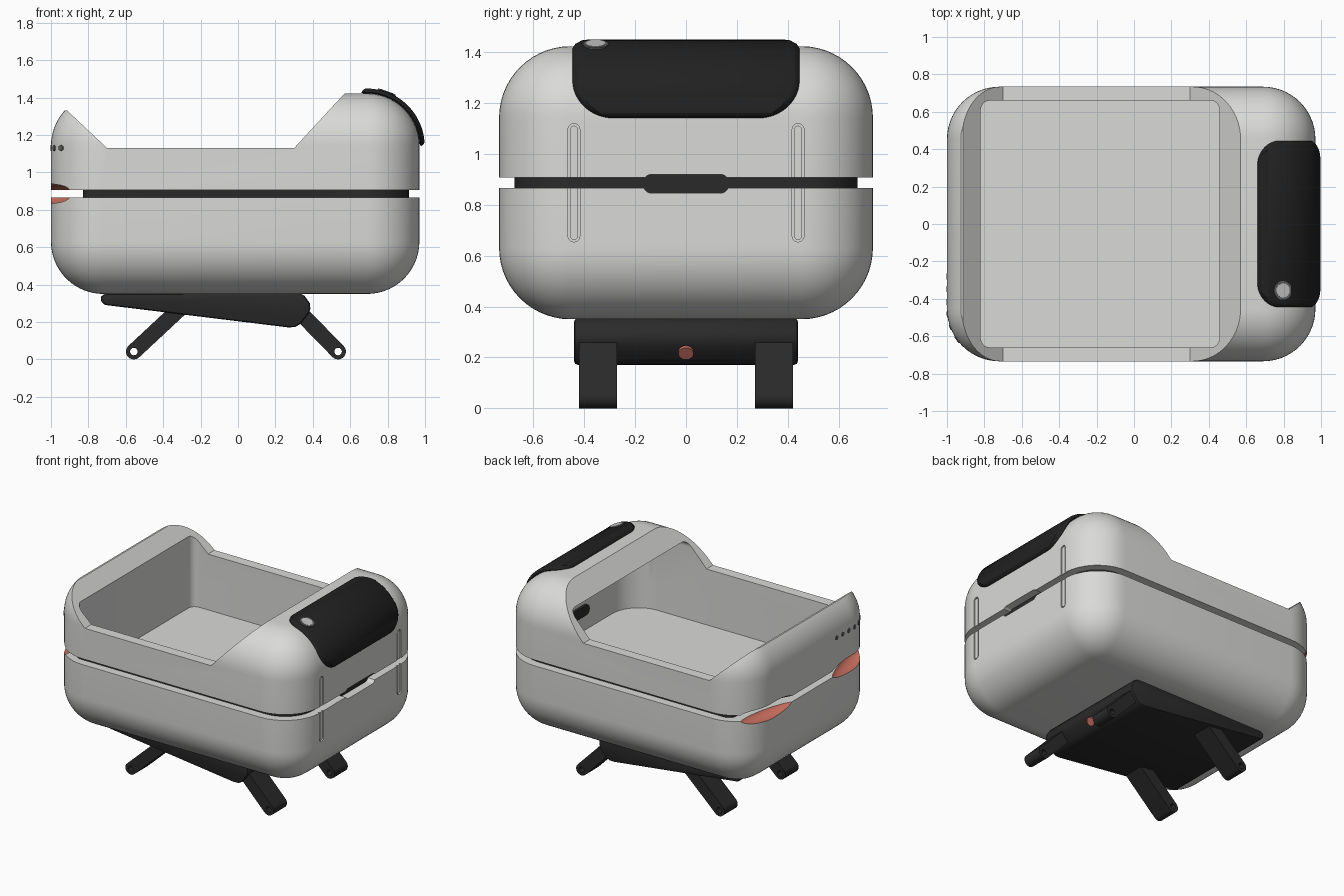
import bpy, bmesh, math
from mathutils import Vector, Matrix

cube = bpy.data.objects.get("Cube")
if cube:
    bpy.data.objects.remove(cube, do_unlink=True)


def material(name, rgb):
    m = bpy.data.materials.new(name)
    m.use_nodes = True
    m.diffuse_color = (*rgb, 1)
    m.node_tree.nodes["Principled BSDF"].inputs["Base Color"].default_value = (*rgb, 1)
    return m


GREY = material("shell grey", (0.7, 0.7, 0.69))
BLACK = material("soft black", (0.023, 0.023, 0.023))
PAD = material("pad black", (0.015, 0.015, 0.015))
RED = material("coral red", (0.62, 0.17, 0.12))
DARK = material("marker grey", (0.12, 0.12, 0.12))
SILVER = material("button silver", (0.58, 0.58, 0.58))


def make(name, bm, mat):
    bmesh.ops.recalc_face_normals(bm, faces=bm.faces)
    me = bpy.data.meshes.new(name)
    bm.to_mesh(me)
    bm.free()
    me.materials.append(mat)
    ob = bpy.data.objects.new(name, me)
    bpy.context.collection.objects.link(ob)
    return ob


def select(ob):
    bpy.ops.object.select_all(action="DESELECT")
    ob.select_set(True)
    bpy.context.view_layer.objects.active = ob


def smooth(ob):
    select(ob)
    bpy.ops.object.shade_smooth_by_angle(angle=math.radians(32))


def boolean(ob, cutter, op="DIFFERENCE"):
    """Cut faces take the cutter's material."""
    select(ob)
    mod = ob.modifiers.new("cut", "BOOLEAN")
    mod.operation, mod.object, mod.solver = op, cutter, "EXACT"
    mod.material_mode = "TRANSFER"
    bpy.ops.object.modifier_apply(modifier=mod.name)
    bpy.data.objects.remove(cutter, do_unlink=True)


def box(name, lo, hi, mat, r=0, seg=3, vertical_only=False):
    lo, hi = Vector(lo), Vector(hi)
    bm = bmesh.new()
    bmesh.ops.create_cube(bm, size=1)
    bmesh.ops.scale(bm, vec=hi - lo, verts=bm.verts)
    bmesh.ops.translate(bm, vec=(lo + hi) / 2, verts=bm.verts)
    if r:
        edges = [e for e in bm.edges if not vertical_only
                 or abs(e.verts[0].co.z - e.verts[1].co.z) > 0.001]
        bmesh.ops.bevel(bm, geom=edges, offset=r, segments=seg, profile=0.5, affect="EDGES")
    return make(name, bm, mat)


def prism(name, pts, axis, lo, hi, mat):
    """Extrude a closed outline: (y, z) along x or (x, z) along y."""
    bm = bmesh.new()
    place = (lambda a, b, t: (t, a, b)) if axis == "x" else (lambda a, b, t: (a, t, b))
    rings = [[bm.verts.new(place(a, b, t)) for a, b in pts] for t in (lo, hi)]
    for ring in rings:
        bm.faces.new(ring)
    n = len(pts)
    for i in range(n):
        j = (i + 1) % n
        bm.faces.new((rings[0][i], rings[0][j], rings[1][j], rings[1][i]))
    return make(name, bm, mat)


def rounded(cx, cy, hw, hh, r, n=8):
    """Outline of a rounded rectangle."""
    pts = []
    for k, (sx, sy) in enumerate(((1, 1), (-1, 1), (-1, -1), (1, -1))):
        for i in range(n + 1):
            a = math.pi / 2 * (k + i / n)
            pts.append((cx + sx * (hw - r) + r * math.cos(a), cy + sy * (hh - r) + r * math.sin(a)))
    return [p for i, p in enumerate(pts) if math.dist(p, pts[i - 1]) > 1e-4]


def disc(name, centre, direction, r, depth, mat, n=24):
    bm = bmesh.new()
    bmesh.ops.create_cone(bm, cap_ends=True, segments=n, radius1=r, radius2=r, depth=depth)
    rot = Vector((0, 0, 1)).rotation_difference(Vector(direction)).to_matrix().to_4x4()
    bmesh.ops.transform(bm, matrix=Matrix.Translation(centre) @ rot, verts=bm.verts)
    return make(name, bm, mat)


def scoop(side):
    """Ellipsoid laid along one corner of the seam."""
    bm = bmesh.new()
    bmesh.ops.create_uvsphere(bm, u_segments=40, v_segments=20, radius=1)
    place = Matrix.Translation((-0.985, side * 0.455, SEAM)) @ Matrix.Rotation(side * math.radians(-13), 4, "Z")
    bmesh.ops.transform(bm, matrix=place @ Matrix.Diagonal((0.075, 0.285, 0.056, 1)), verts=bm.verts)
    return make("cutter", bm, RED)


# Overall rounded volume shared by both shells
LO, HI = Vector((-1, -0.734, 0.35)), Vector((0.97, 0.734, 1.422))
SEAM, GAP = 0.886, 0.021


def body(name, mat, grow=0.0):
    g = Vector((grow, grow, grow))
    return box(name, LO - g, HI + g, mat, 0.28, 14)


def cavity():
    """Hollow interior that runs on under the hood."""
    room = box("cutter", (-0.82, -0.66, 0.5), (0.9, 0.66, 1.3), GREY, 0.05, 6)
    boolean(room, box("cutter", (-1.5, -0.66, 0.73), (0.9, 0.66, 1.5), GREY, 0.21, 10, True), "INTERSECT")
    return room


# Upper and lower shells, split by the seam
for name, z0, z1 in (("lower_shell", 0, SEAM - GAP), ("upper_shell", SEAM + GAP, 2)):
    shell = body(name, GREY)
    boolean(shell, box("cutter", (-2, -2, z0), (2, 2, z1), GREY), "INTERSECT")
    boolean(shell, cavity())
    if name == "upper_shell":
        opening = [(-1.2, 1.331), (-0.914, 1.331), (-0.70, 1.13), (0.30, 1.13), (0.57, 1.422),
                   (0.75, 1.617), (0.75, 2), (-1.2, 2)]
        boolean(shell, prism("cutter", opening, "y", -1, 1, GREY))
    # latch notch and the two vertical grooves on the end
    boolean(shell, prism("cutter", rounded(0, 0.882, 0.168, 0.037, 0.034), "x", 0.88, 1.1, GREY))
    for y in (-0.44, 0.44):
        boolean(shell, prism("cutter", rounded(y, 0.886, 0.023, 0.232, 0.0228), "x", 0.958, 1.1, GREY))
    # coral finger scoops at the far corners
    for side in (-1, 1):
        boolean(shell, scoop(side))
    smooth(shell)

# Raised strips inside the grooves, interrupted by the seam
for side, y in (("right", -0.44), ("left", 0.44)):
    strip = prism(side + "_groove_strip", rounded(y, 0.886, 0.015, 0.224, 0.0148), "x", 0.94, 0.967, GREY)
    boolean(strip, box("cutter", (0, -1, SEAM - GAP), (2, 1, SEAM + GAP), GREY))
    smooth(strip)

# Dark liner wall seen in the seam, grey on its inner side
core = box("seam_liner", (-0.83, -0.673, 0.80), (0.912, 0.673, 0.99), BLACK, 0.055, 6, True)
boolean(core, box("cutter", (-1.5, -0.673, 0.5), (0.912, 0.673, 1.5), BLACK, 0.22, 10, True), "INTERSECT")
boolean(core, cavity())
smooth(core)

# Latch plate passing through the end wall
smooth(prism("latch_plate", rounded(0, 0.882, 0.167, 0.036, 0.033), "x", 0.88, 0.915, BLACK))

# Row of small markers around one corner
for i in range(6):
    dot = body("marker_%d" % (i + 1), DARK, 0.003)
    boolean(dot, disc("cutter", (-0.98, -0.28 - 0.068 * i, 1.13), (1, 0, 0), 0.016, 0.1, DARK, 12), "INTERSECT")

# Curved pad: strip bent over the shell edge, rounded corners and softened rim
bm = bmesh.new()
HALF, R, START = 0.445, 0.308, math.radians(96)
length = START * R


def inset(d, r):
    return r - math.sqrt(max(0, r * r - (r - d) ** 2)) if d < r else 0


def drop(d):
    return 0.02 * (1 - min(1, d / 0.025)) ** 2


rows, steps = [], 60
for i in range(steps + 1):
    s = length * (1 - math.cos(math.pi * i / steps)) / 2
    a = START - s / R
    w = HALF - inset(s, 0.13) - inset(length - s, 0.16)
    row = []
    for side, d in ((-1, 0), (-1, 0.008), (-1, 0.025), (1, 0.025), (1, 0.008), (1, 0)):
        r = R - drop(min(d, s, length - s))
        row.append(bm.verts.new((0.69 + r * math.cos(a), side * (w - d), 1.14 + r * math.sin(a))))
    rows.append(row)
for p, q in zip(rows, rows[1:]):
    for k in range(5):
        bm.faces.new((p[k], p[k + 1], q[k + 1], q[k]))
pad = make("curved_pad", bm, PAD)
if pad.data.polygons[steps // 2 * 5 + 2].normal.x < 0:
    pad.data.flip_normals()
select(pad)
thick = pad.modifiers.new("thickness", "SOLIDIFY")
thick.thickness, thick.offset = 0.03, -1
bpy.ops.object.modifier_apply(modifier=thick.name)
smooth(pad)

# Round button on the pad
a = math.radians(70)
out = Vector((math.cos(a), 0, math.sin(a)))
spot = Vector((0.69, -0.355, 1.14)) + out * (R - 0.004)
smooth(disc("button_ring", spot, out, 0.05, 0.014, DARK, 32))
smooth(disc("button", spot, out, 0.038, 0.018, SILVER, 32))

# Wedge base under the body
wedge = [(-0.71, 0.352), (-0.732, 0.336), (-0.736, 0.311), (-0.71, 0.291), (0.27, 0.171), (0.305, 0.173),
         (0.335, 0.19), (0.378, 0.246), (0.387, 0.271), (0.384, 0.301), (0.355, 0.341), (0.33, 0.354)]
base = prism("wedge_base", wedge, "y", -0.44, 0.44, BLACK)
select(base)
bev = base.modifiers.new("soft edges", "BEVEL")
bev.width, bev.segments, bev.angle_limit = 0.015, 2, math.radians(50)
bpy.ops.object.modifier_apply(modifier=bev.name)
smooth(base)

# Four splayed legs with a hole at each foot
for end, foot, top in (("far", -0.557, -0.31), ("near", 0.535, 0.31)):
    tilt = math.atan2(0.23, top - foot)
    along = Vector((math.cos(tilt), math.sin(tilt)))
    across = Vector((-along.y, along.x)) * 0.042
    hole = Vector((foot, 0.042))
    outline = []
    for i in range(13):
        t = tilt + math.pi / 2 + math.pi * i / 12
        outline.append(hole + 0.042 * Vector((math.cos(t), math.sin(t))))
    tip = hole + along * math.hypot(top - foot, 0.23)
    outline += [tip - across, tip + across]
    for side, s in (("right", -1), ("left", 1)):
        leg = prism("%s_%s_leg" % (end, side), outline, "y", s * 0.345 - 0.075, s * 0.345 + 0.075, BLACK)
        boolean(leg, disc("cutter", (foot, s * 0.345, 0.042), (0, 1, 0), 0.02, 0.3, BLACK))
        smooth(leg)

# Release button on the end of the base
smooth(disc("release_button", (0.36, 0, 0.222), (0.78, 0, -0.62), 0.03, 0.024, RED, 24))
